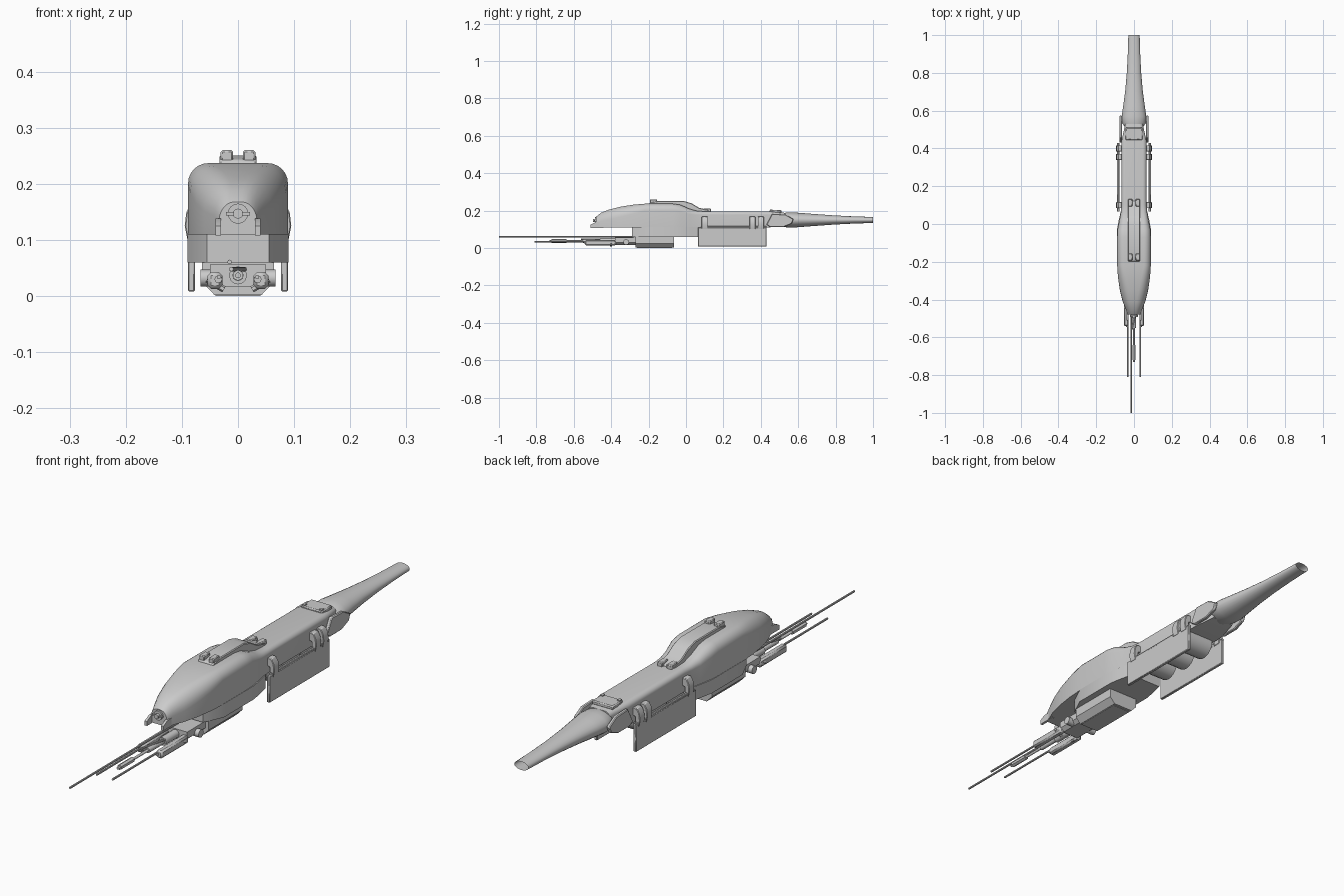
import bpy, bmesh, math
from mathutils import Vector

if "Cube" in bpy.data.objects:
    bpy.data.objects.remove(bpy.data.objects["Cube"])


def finish(bm, name, angle=30, bevel=0):
    bmesh.ops.recalc_face_normals(bm, faces=bm.faces)
    me = bpy.data.meshes.new(name)
    bm.to_mesh(me)
    bm.free()
    me.shade_smooth()
    me.set_sharp_from_angle(angle=math.radians(angle))
    ob = bpy.data.objects.new(name, me)
    bpy.context.collection.objects.link(ob)
    if bevel:
        m = ob.modifiers.new("bevel", 'BEVEL')
        m.width, m.segments = bevel, 1
    return ob


def loft(name, rings, caps=(True, True), angle=30):
    bm = bmesh.new()
    vs = [[bm.verts.new(p) for p in r] for r in rings]
    n = len(vs[0])
    for a, b in zip(vs, vs[1:]):
        for i in range(n):
            bm.faces.new((a[i], a[(i + 1) % n], b[(i + 1) % n], b[i]))
    if caps[0]:
        bm.faces.new(vs[0])
    if caps[1]:
        bm.faces.new(vs[-1])
    return finish(bm, name, angle)


def box(name, x0, x1, y0, y1, z0, z1, bevel=0):
    bm = bmesh.new()
    bmesh.ops.create_cube(bm, size=1)
    for v in bm.verts:
        v.co = ((x0 + x1) / 2 + v.co.x * (x1 - x0), (y0 + y1) / 2 + v.co.y * (y1 - y0),
                (z0 + z1) / 2 + v.co.z * (z1 - z0))
    return finish(bm, name, bevel=bevel)


def rod(name, a, b, r, r2=None, n=12):
    a, b = Vector(a), Vector(b)
    bm = bmesh.new()
    bmesh.ops.create_cone(bm, cap_ends=True, segments=n, radius1=r,
                          radius2=r if r2 is None else r2, depth=(b - a).length)
    q = (b - a).to_track_quat('Z', 'Y')
    for v in bm.verts:
        v.co = q @ v.co + (a + b) / 2
    return finish(bm, name, 35)


def prism(name, pts, axis, lo, hi, bevel=0):
    """Extrude a 2D outline along one axis (0 = x, 1 = y, 2 = z)."""
    def put(p, t):
        c = list(p)
        c.insert(axis, t)
        return c
    ob = loft(name, [[put(p, lo) for p in pts], [put(p, hi) for p in pts]])
    if bevel:
        m = ob.modifiers.new("bevel", 'BEVEL')
        m.width, m.segments = bevel, 1
    return ob


def hull_ring(y, w, zb, zt, rx, rz):
    # flat bottom, upright sides, rounded shoulders
    arc = [(w - rx + rx * math.cos(a), zt - rz + rz * math.sin(a))
           for a in [math.pi / 2 * k / 6 for k in range(7)]]
    half = [(w, zb)] + arc
    return [(x, y, z) for x, z in half] + [(-x, y, z) for x, z in reversed(half)]


# main fuselage
hull = [(-.48, .034, .11, .168, .028, .035), (-.455, .042, .11, .188, .034, .045),
        (-.41, .060, .11, .206, .045, .055), (-.35, .075, .11, .221, .05, .055),
        (-.28, .085, .11, .232, .045, .048), (-.22, .089, .11, .237, .036, .036),
        (-.07, .089, .11, .237, .036, .036), (-.03, .087, .11, .231, .035, .035),
        (.02, .077, .11, .209, .028, .028), (.06, .070, .11, .198, .022, .02),
        (.10, .066, .11, .196, .02, .018), (.44, .066, .11, .196, .02, .018),
        (.53, .046, .118, .188, .02, .018)]
loft("fuselage", [hull_ring(*s) for s in hull], angle=35)

# hollow tail boom with elliptical section
boom = [(.51, .045, .034), (.535, .064, .039), (.57, .065, .041), (.62, .058, .037),
        (.70, .047, .031), (.80, .038, .024), (.90, .033, .019), (1.0, .030, .016)]
loft("tail_boom", [[(w * math.cos(t), y, .150 + h * math.sin(t))
                    for t in [math.tau * k / 24 for k in range(24)]]
                   for y, w, h in boom], (True, False), 40)

# belly box with tapered front and rear
plan = [(.055, -.29), (.09, -.215), (.09, -.03), (.083, .01), (.07, .067)]
prism("belly_box", plan + [(-x, y) for x, y in reversed(plan)], 2, .06, .112)

# chamfered lower turret housing
sec = [(.064, .06), (.064, .025), (.042, .002), (-.042, .002), (-.064, .025), (-.064, .06)]
prism("turret_housing", sec, 1, -.27, -.065)
box("turret_base", -.04, .04, -.262, -.075, 0, .01)
sec = [(.05, .056), (.05, .03), (.035, .017), (-.035, .017), (-.05, .03), (-.05, .056)]
prism("turret_front", sec, 1, -.38, -.265)
rod("turret_axle", (-.067, -.32, .032), (.067, -.32, .032), .015, n=16)

# main gun and long probe
rod("gun_sleeve", (0, -.46, .037), (0, -.36, .037), .016)
rod("gun_collar", (0, -.55, .037), (0, -.46, .037), .010)
rod("gun_barrel", (0, -.73, .037), (0, -.40, .037), .005)
rod("gun_muzzle", (0, -.72, .037), (0, -.64, .037), .010, n=6)
rod("gun_link", (-.012, -.56, .048), (.012, -.46, .048), .004, n=8)
rod("probe", (-.015, -1.0, .061), (-.015, -.28, .061), .004, n=8)

# nose fittings
rod("nose_socket", (0, -.487, .147), (0, -.455, .147), .018, n=16)
rod("nose_tip", (0, -.498, .147), (0, -.48, .147), .009, n=12)
box("nose_bar", -.021, .021, -.493, -.482, .144, .150)

# top spine with end blocks
spine = [(-.20, .23), (-.195, .243), (-.15, .251), (-.01, .251), (.03, .239), (.07, .215),
         (.12, .203), (.125, .19), (.05, .19), (0, .2), (-.05, .225)]
prism("top_spine", spine, 0, -.033, .033, .003)
box("rear_top_plate", -.045, .045, .445, .51, .187, .203, .004)

# parts mirrored left and right
for s, side in ((-1, "left"), (1, "right")):
    def sbox(name, x0, x1, *rest, **kw):
        a, b = sorted((s * x0, s * x1))
        return box(side + "_" + name, a, b, *rest, **kw)

    def sprism(name, pts, x0, x1, bevel=0):
        a, b = sorted((s * x0, s * x1))
        return prism(side + "_" + name, pts, 0, a, b, bevel)

    sbox("front_spine_block", .009, .031, -.193, -.155, .24, .26, bevel=.003)
    sbox("rear_spine_block", .009, .031, .093, .133, .19, .212, bevel=.003)
    sbox("rear_top_bolt", .03, .042, .448, .462, .2, .207)
    sprism("chin_prong", [(-.51, .108), (-.51, .125), (-.485, .138), (-.44, .138), (-.44, .108)],
           .030, .040)
    # hanging side panel, rail and clamps
    sbox("side_panel", .077, .089, .065, .43, .008, .110, bevel=.002)
    rod(side + "_panel_rail", (s * .083, .08, .112), (s * .083, .43, .112), .005, n=8)
    for y in (.10, .355, .40):
        clamp = [(.06, .168), (.082, .168), (.092, .15), (.095, .125), (.09, .10),
                 (.075, .10), (.075, .135), (.06, .14)]
        prism(side + "_clamp", [(s * x, z) for x, z in clamp], 1, y - .016, y + .016, .002)
    # rear cheek beside the boom root
    sprism("rear_cheek", [(.43, .125), (.46, .182), (.53, .18), (.575, .155), (.565, .13),
                          (.52, .112), (.45, .112)], .063, .077, .003)
    # secondary gun housings and barrels
    sbox("gun_housing", .028, .054, -.54, -.375, .013, .043, bevel=.006)
    rod(side + "_gun_barrel", (s * .034, -.81, .034), (s * .034, -.53, .034), .004, n=8)
    rod(side + "_gun_brace", (s * .055, -.40, .03), (s * .025, -.40, .012), .006, n=6)
    rod(side + "_gun_bolt", (s * .035, -.545, .03), (s * .035, -.53, .03), .007, n=8)

# row of drums under the rear hull
for y in (.14, .245, .35):
    rod("belly_drum", (-.055, y, .105), (.055, y, .105), .05, n=20)
